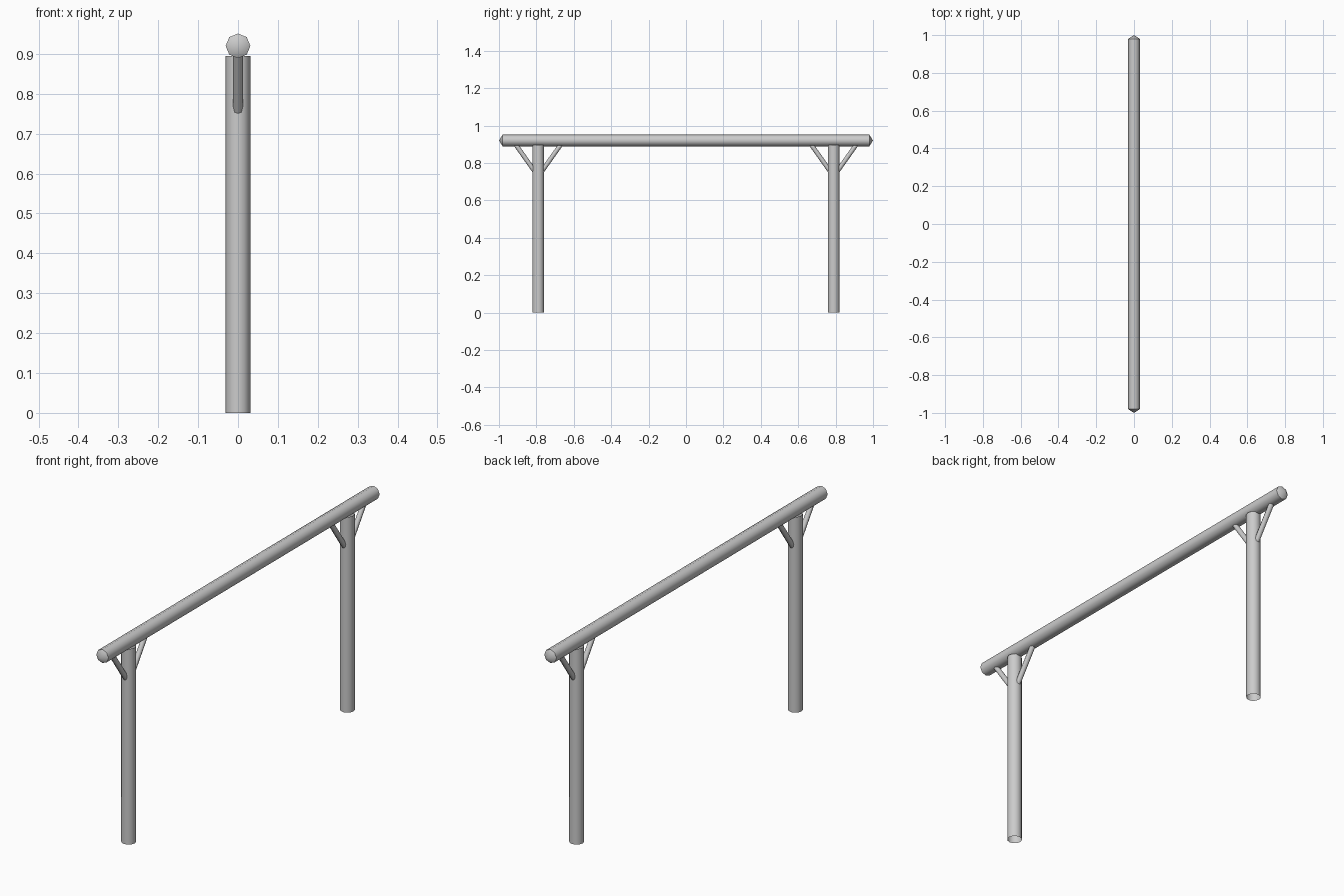
import bpy
import math
from mathutils import Vector

cube = bpy.data.objects.get("Cube")
if cube:
    bpy.data.objects.remove(cube, do_unlink=True)

grey = bpy.data.materials.new("plain grey")
grey.use_nodes = True
colour = (0.6, 0.6, 0.6, 1)
grey.diffuse_color = colour
grey.node_tree.nodes["Principled BSDF"].inputs["Base Color"].default_value = colour


def rod(name, start, end, radius, sides, fill="NOTHING"):
    """Round rod between two points."""
    a, b = Vector(start), Vector(end)
    bpy.ops.mesh.primitive_cylinder_add(
        vertices=sides, radius=radius, depth=(b - a).length,
        end_fill_type=fill, location=(a + b) / 2)
    obj = bpy.context.object
    obj.name = name
    obj.rotation_euler = (b - a).to_track_quat("Z", "Y").to_euler()
    obj.data.materials.append(grey)
    bpy.ops.object.shade_smooth_by_angle(angle=math.radians(50))
    return obj


# Horizontal rail with shallow pointed ends
R = 0.031
rail = rod("rail", (0, -0.98, 0.92), (0, 0.98, 0.92), R, 8, "TRIFAN")
for v in rail.data.vertices:
    if math.hypot(v.co.x, v.co.y) < 0.001:
        v.co.z = math.copysign(1.0, v.co.z)

for side, word in ((-1, "front"), (1, "back")):
    # Upright post, open at the bottom
    y = side * 0.79
    rod(word + "_post", (0, y, 0), (0, y, 0.895), R, 12)

    # Pair of diagonal braces from the post up to the rail
    for lean, place in ((side, "outer"), (-side, "inner")):
        rod(word + "_" + place + "_brace",
            (0, y + lean * 0.018, 0.753), (0, y + lean * 0.122, 0.90),
            0.012, 8)
